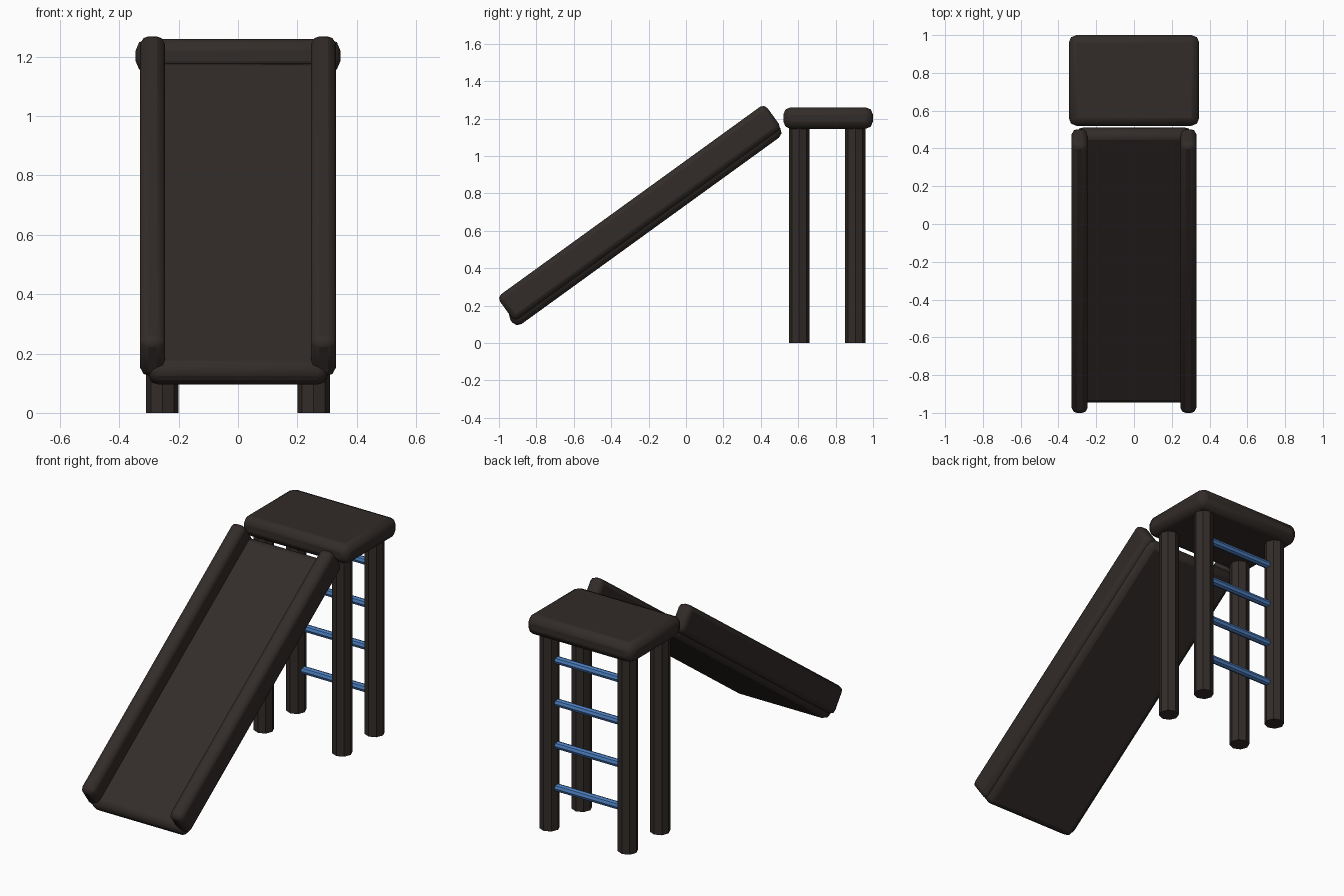
import bpy
from math import radians, sin, cos
from mathutils import Matrix, Vector

if "Cube" in bpy.data.objects:
    bpy.data.objects.remove(bpy.data.objects["Cube"])


def material(name, rgb):
    m = bpy.data.materials.new(name)
    m.diffuse_color = (*rgb, 1)
    m.use_nodes = True
    m.node_tree.nodes["Principled BSDF"].inputs["Base Color"].default_value = m.diffuse_color
    return m


DARK = material("dark_brown", (0.032, 0.025, 0.022))
BLUE = material("blue", (0.07, 0.20, 0.50))
TILT = radians(35.9)


def smooth(ob):
    bpy.context.view_layer.objects.active = ob
    ob.select_set(True)
    bpy.ops.object.shade_smooth_by_angle(angle=radians(30))
    ob.select_set(False)


def soft_box(name, center, size, bevel, tilt=0.0):
    """Box with rounded edges, tilted about x."""
    bpy.ops.mesh.primitive_cube_add(size=1, location=center, rotation=(tilt, 0, 0))
    ob = bpy.context.object
    ob.name = name
    ob.data.transform(Matrix.Diagonal((*size, 1)))
    ob.data.materials.append(DARK)
    mod = ob.modifiers.new("round", 'BEVEL')
    mod.width = bevel
    mod.segments = 2
    smooth(ob)
    return ob


def rod(name, center, radius, length, mat, rotation=(0, 0, 0)):
    bpy.ops.mesh.primitive_cylinder_add(vertices=8, radius=radius, depth=length,
                                        location=center, rotation=rotation)
    ob = bpy.context.object
    ob.name = name
    ob.data.materials.append(mat)
    smooth(ob)
    return ob


def on_slope(x, along, up):
    """Point given by distance along and above the slide's slope."""
    c, s = cos(TILT), sin(TILT)
    return Vector((x, along * c - up * s, along * s + up * c))


# Platform
soft_box("platform", (0, 0.76, 1.203), (0.69, 0.48, 0.115), 0.04)

# Legs
for row, y in (("front", 0.605), ("back", 0.905)):
    for side, x in (("left", -0.255), ("right", 0.255)):
        rod(f"{row}_{side}_leg", (x, y, 0.59), 0.055, 1.18, DARK)

# Ladder rungs between the back legs
for i in range(4):
    rod(f"rung_{i + 1}", (0, 0.905, 0.248 + 0.25 * i), 0.022, 0.47, BLUE,
        (0, radians(90), 0))

# Slide bed and side rails
soft_box("slide_bed", on_slope(0, 0.197, 0.643), (0.61, 1.77, 0.09), 0.036, TILT)
for side, x in (("left", -0.288), ("right", 0.288)):
    soft_box(f"slide_{side}_rail", on_slope(x, 0.207, 0.711),
             (0.085, 1.765, 0.16), 0.028, TILT)
